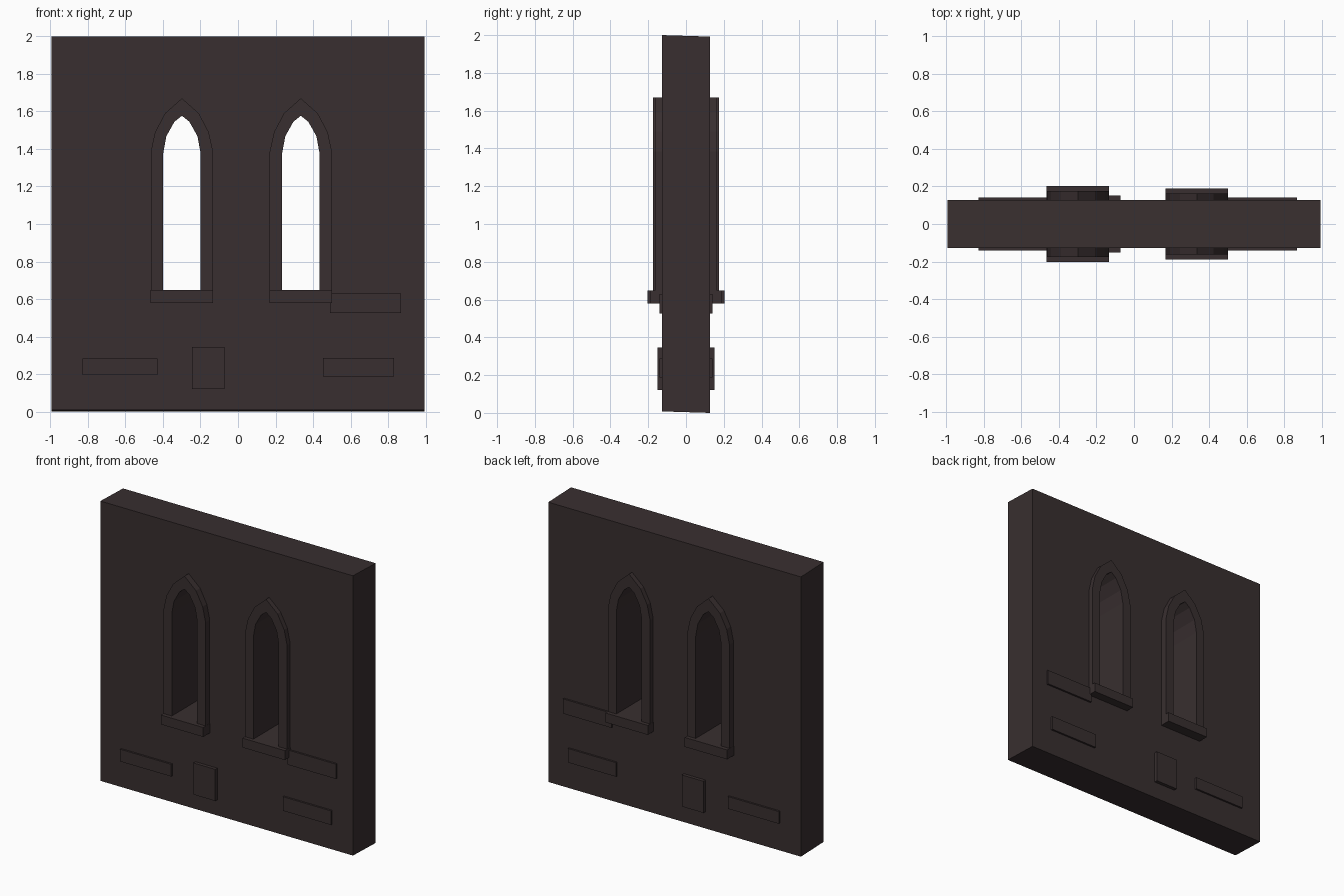
import bpy, bmesh

if "Cube" in bpy.data.objects:
    bpy.data.objects.remove(bpy.data.objects["Cube"])

stone = bpy.data.materials.new("dark_brown_stone")
stone.diffuse_color = (0.040, 0.028, 0.029, 1)
stone.use_nodes = True
stone.node_tree.nodes["Principled BSDF"].inputs["Base Color"].default_value = stone.diffuse_color


def make(name, bm):
    bmesh.ops.recalc_face_normals(bm, faces=bm.faces)
    me = bpy.data.meshes.new(name)
    bm.to_mesh(me)
    bm.free()
    me.materials.append(stone)
    ob = bpy.data.objects.new(name, me)
    bpy.context.collection.objects.link(ob)
    return ob


def box(name, x0, x1, d, z0, z1, tilt=0.0):
    """Box through the wall, half depth d; tilt lifts the front edge."""
    bm = bmesh.new()
    bmesh.ops.create_cube(bm, size=1)
    for v in bm.verts:
        front = v.co.y < 0
        v.co = (x0 if v.co.x < 0 else x1, -d if front else d,
                (z0 if v.co.z < 0 else z1) + (tilt if front else 0))
    return make(name, bm)


def arch(cx, half, base):
    """Pointed arch outline, left foot to right foot, from its right half."""
    left = [(cx - x, z) for x, z in half]
    right = [(cx + x, z) for x, z in half[:-1]]
    return [(cx - half[0][0], base)] + left + right[::-1] + [(cx + half[0][0], base)]


def prism(name, pts, d):
    bm = bmesh.new()
    a = [bm.verts.new((x, -d, z)) for x, z in pts]
    b = [bm.verts.new((x, d, z)) for x, z in pts]
    n = len(pts)
    bm.faces.new(a)
    bm.faces.new(b)
    for i in range(n):
        j = (i + 1) % n
        bm.faces.new((a[i], a[j], b[j], b[i]))
    return make(name, bm)


def frame(name, inner, outer, d):
    bm = bmesh.new()
    rings = [[bm.verts.new((x, y, z)) for x, z in pts]
             for pts, y in ((inner, -d), (outer, -d), (outer, d), (inner, d))]
    for i in range(len(inner) - 1):
        for k in range(4):
            p, q = rings[k], rings[(k + 1) % 4]
            bm.faces.new((p[i], p[i + 1], q[i + 1], q[i]))
    for i in (0, -1):
        bm.faces.new([r[i] for r in rings])
    return make(name, bm)


INNER = [(0.10, 1.376), (0.083, 1.468), (0.04, 1.545), (0.0, 1.577)]
OUTER = [(0.166, 1.385), (0.143, 1.49), (0.09, 1.59), (0.0, 1.67)]
MID = [((a + c) / 2, (b + d) / 2) for (a, b), (c, d) in zip(INNER, OUTER)]

# Wall slab, very slightly skewed
wall = box("wall", -0.995, 0.995, 0.128, 0.0, 1.992, tilt=0.008)

# Lancet windows: opening, frame and sill
for side, cx, fd, sd in (("left", -0.299, 0.175, 0.203), ("right", 0.335, 0.163, 0.19)):
    cutter = prism("window_cutter", arch(cx, MID, 0.615), 0.5)
    cutter.hide_render = True
    mod = wall.modifiers.new("opening", 'BOOLEAN')
    mod.operation = 'DIFFERENCE'
    mod.solver = 'EXACT'
    mod.object = cutter
    bpy.context.view_layer.objects.active = wall
    bpy.ops.object.modifier_apply(modifier=mod.name)
    bpy.data.objects.remove(cutter)
    frame(side + "_window_frame", arch(cx, INNER, 0.64), arch(cx, OUTER, 0.64), fd)
    box(side + "_window_sill", cx - 0.167, cx + 0.167, sd, 0.58, 0.647)

# Raised stones showing on both faces
for name, x0, x1, d, z0, z1 in (
        ("stone_low_left", -0.83, -0.428, 0.141, 0.195, 0.282),
        ("stone_low_middle", -0.245, -0.073, 0.152, 0.12, 0.345),
        ("stone_low_right", 0.452, 0.832, 0.141, 0.187, 0.287),
        ("stone_high_right", 0.49, 0.87, 0.141, 0.525, 0.63)):
    box(name, x0, x1, d, z0, z1)
